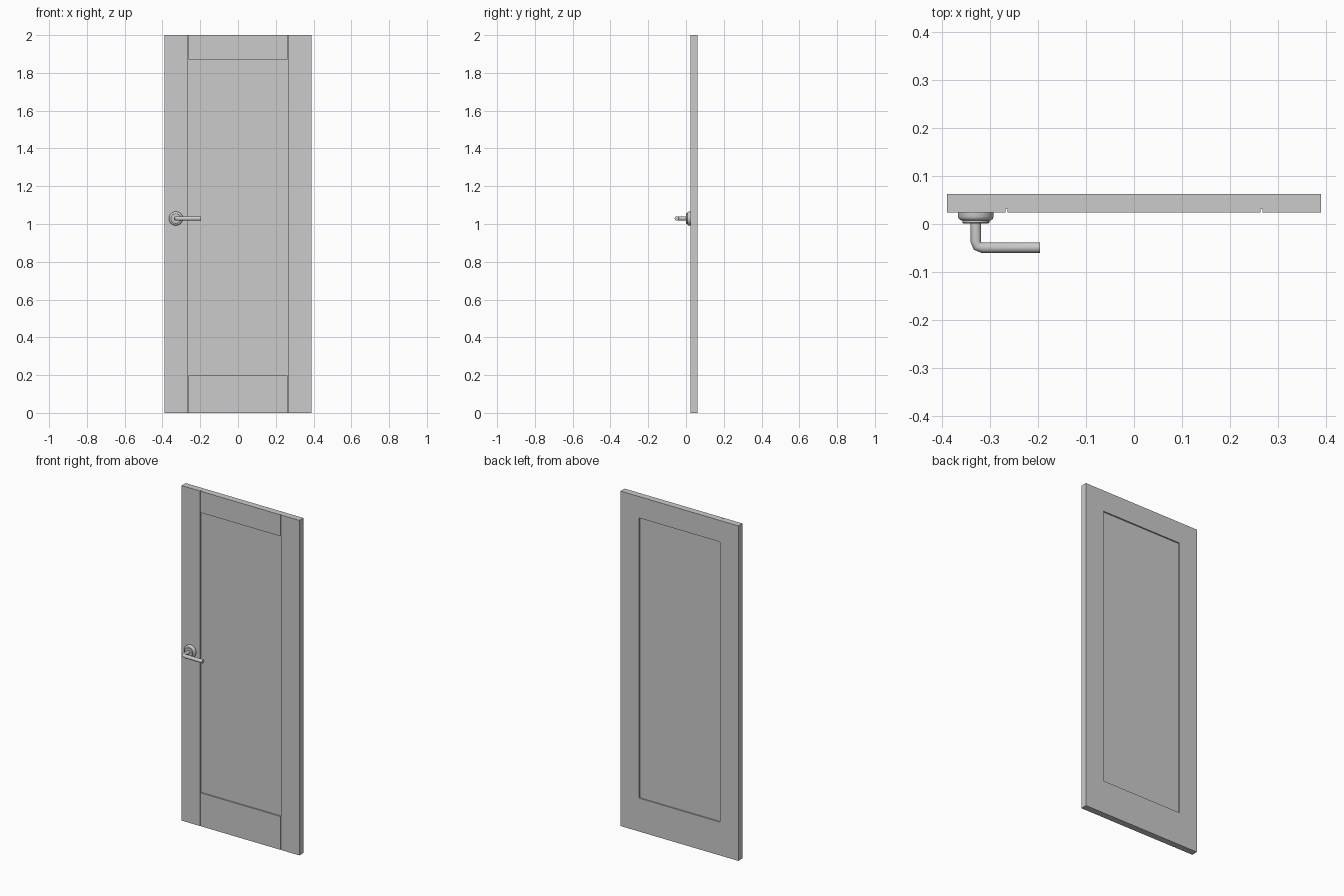
import bpy, bmesh, math
from mathutils import Matrix, Vector

default = bpy.data.objects.get("Cube")
if default:
    bpy.data.objects.remove(default, do_unlink=True)


def material(name, value):
    mat = bpy.data.materials.new(name)
    mat.use_nodes = True
    colour = (value, value, value, 1)
    mat.diffuse_color = colour
    mat.node_tree.nodes["Principled BSDF"].inputs["Base Color"].default_value = colour
    return mat


GREY = material("plain_grey", 0.6)


def add_object(name, bm):
    bmesh.ops.recalc_face_normals(bm, faces=bm.faces)
    mesh = bpy.data.meshes.new(name)
    bm.to_mesh(mesh)
    bm.free()
    mesh.materials.append(GREY)
    obj = bpy.data.objects.new(name, mesh)
    bpy.context.collection.objects.link(obj)
    return obj


def box(name, x, y, z):
    bm = bmesh.new()
    size = [b - a for a, b in (x, y, z)]
    centre = [(a + b) / 2 for a, b in (x, y, z)]
    matrix = Matrix.Translation(centre) @ Matrix.Diagonal((*size, 1))
    bmesh.ops.create_cube(bm, size=1, matrix=matrix)
    return add_object(name, bm)


def smooth(obj):
    bpy.ops.object.select_all(action="DESELECT")
    obj.select_set(True)
    bpy.context.view_layer.objects.active = obj
    bpy.ops.object.shade_smooth_by_angle(angle=math.radians(40))


def bridge_rings(bm, rings):
    """Skin a row of equal vertex rings and cap both ends."""
    for a, b in zip(rings, rings[1:]):
        for i in range(len(a)):
            j = (i + 1) % len(a)
            bm.faces.new((a[i], a[j], b[j], b[i]))
    bm.faces.new(rings[0])
    bm.faces.new(rings[-1])


# Door leaf: full-height stiles, rails between them and a sunken panel
HALF, INNER, FRONT, BACK = 0.389, 0.267, 0.0235, 0.0620
LOW, HIGH, SINK, GAP = 0.199, 1.872, 0.008, 0.004
for side, name in ((-1, "right_stile"), (1, "left_stile")):
    box(name, sorted((side * INNER, side * HALF)), (FRONT, BACK), (0, 2))
for name, z in (("bottom_rail", (0, LOW)), ("top_rail", (HIGH, 2))):
    # Narrower front layer leaves the vertical grooves beside the stiles
    box(name + "_front", (GAP - INNER, INNER - GAP), (FRONT, FRONT + SINK), z)
    box(name + "_back", (-INNER, INNER), (FRONT + SINK, BACK), z)
box("centre_panel", (-INNER, INNER), (FRONT + SINK, BACK - SINK), (LOW, HIGH))

# Handle rose: turned profile of (radius, y)
HX, HZ = -0.329, 1.029
profile = [(0.037, FRONT), (0.037, 0.015), (0.0355, 0.011), (0.032, 0.008),
           (0.028, 0.007), (0.028, 0.003), (0.026, 0.001)]
SIDES = 32
bm = bmesh.new()
rings = []
for radius, y in profile:
    angles = [math.tau * i / SIDES for i in range(SIDES)]
    rings.append([bm.verts.new((HX + radius * math.cos(a), y, HZ + radius * math.sin(a)))
                  for a in angles])
bridge_rings(bm, rings)
smooth(add_object("handle_rose", bm))

# Lever: round bar that leaves the rose and turns toward the door centre
BAR, BEND, LEVER_Y, TIP = 0.011, 0.012, -0.0492, -0.196
stations = [(Vector((HX, 0.005, HZ)), 0)]
for step in range(3):
    a = math.radians(45 * step)
    centre = Vector((HX + BEND, LEVER_Y + BEND, HZ))
    stations.append((centre + BEND * Vector((-math.cos(a), -math.sin(a), 0)), a))
stations.append((Vector((TIP, LEVER_Y, HZ)), math.pi / 2))
bm = bmesh.new()
rings = []
for point, a in stations:
    across = Vector((math.cos(a), math.sin(a), 0))
    rings.append([bm.verts.new(point + BAR * (across * math.cos(t) + Vector((0, 0, math.sin(t)))))
                  for t in (math.tau * i / 24 for i in range(24))])
bridge_rings(bm, rings)
smooth(add_object("handle_lever", bm))
